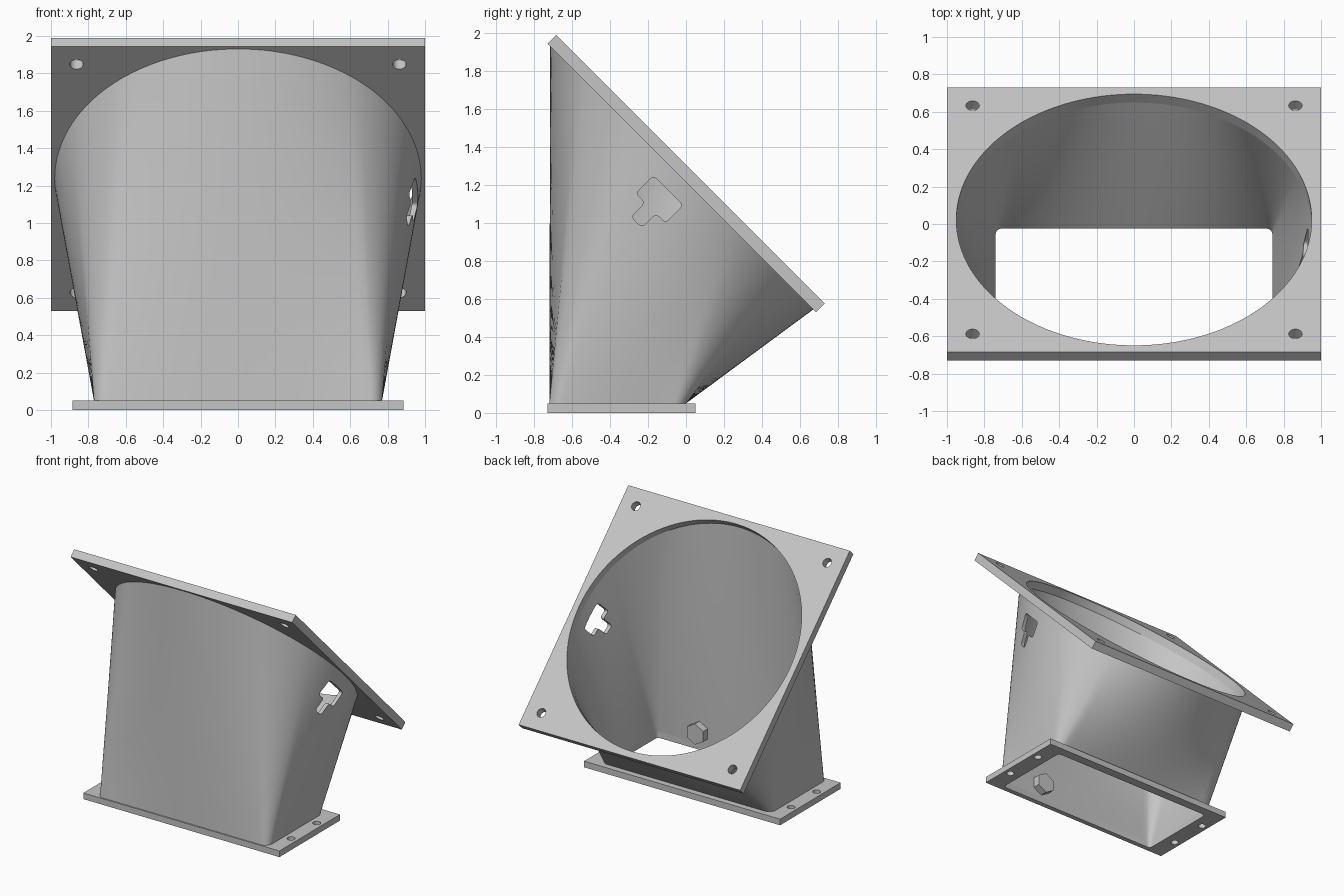
import bpy, bmesh
from math import sin, cos, pi, radians
from mathutils import Matrix, Vector

default = bpy.data.objects.get("Cube")
if default:
    bpy.data.objects.remove(default)

grey = bpy.data.materials.new("plain_grey")
grey.use_nodes = True
grey.diffuse_color = (0.56, 0.56, 0.56, 1)
grey.node_tree.nodes["Principled BSDF"].inputs["Base Color"].default_value = grey.diffuse_color

PLATE_T, BASE_T = 0.064, 0.05
# Frame on the underside of the tilted plate
TILT = Matrix.Translation((0, -0.0225, 1.238)) @ Matrix.Rotation(radians(-45), 4, 'X')
BASE = Matrix.Identity(4)


def finish(name, bm):
    bmesh.ops.recalc_face_normals(bm, faces=bm.faces)
    mesh = bpy.data.meshes.new(name)
    bm.to_mesh(mesh)
    bm.free()
    mesh.materials.append(grey)
    obj = bpy.data.objects.new(name, mesh)
    bpy.context.collection.objects.link(obj)
    return obj


def prism(name, outline, z0, z1, frame=BASE, bevel=0):
    """Extrude a 2D outline from z0 to z1 in a frame, optionally rounding its corners."""
    bm = bmesh.new()
    low, high = [[bm.verts.new((x, y, z)) for x, y in outline] for z in (z0, z1)]
    n = len(outline)
    bm.faces.new(low)
    bm.faces.new(high)
    for i in range(n):
        j = (i + 1) % n
        bm.faces.new((low[i], low[j], high[j], high[i]))
    if bevel:
        edges = [bm.edges.get((a, b)) for a, b in zip(low, high)]
        bmesh.ops.bevel(bm, geom=edges, offset=bevel, segments=5, profile=0.5, affect='EDGES')
    bm.transform(frame)
    return finish(name, bm)


def rect(x, y0, y1):
    return [(-x, y0), (x, y0), (x, y1), (-x, y1)]


def circle(r, n, cx=0, cy=0):
    return [(cx + r * cos(pi / 2 + 2 * pi * i / n), cy + r * sin(pi / 2 + 2 * pi * i / n))
            for i in range(n)]


def cut(obj, cutter):
    mod = obj.modifiers.new("cut", 'BOOLEAN')
    mod.operation, mod.solver, mod.object = 'DIFFERENCE', 'EXACT', cutter
    bpy.context.view_layer.objects.active = obj
    bpy.ops.object.modifier_apply(modifier=mod.name)
    bpy.data.objects.remove(cutter)


def smooth(obj):
    bpy.ops.object.select_all(action='DESELECT')
    obj.select_set(True)
    bpy.context.view_layer.objects.active = obj
    bpy.ops.object.shade_smooth_by_angle(angle=radians(30))


# Duct: rounded rectangle at the base blending into a circle on the tilted plate
START, END = 25, 50          # arc of the circle fed by each rectangle corner


def base_point(deg, hx, hy, yc, r):
    quad = int(deg // 90)
    sx = 1 if quad in (0, 3) else -1
    sy = 1 if quad in (0, 1) else -1
    t = deg % 90 if quad % 2 == 0 else 90 - deg % 90
    if t < START:
        x, y = hx, (hy - r) * t / START
    elif t > END:
        x, y = (hx - r) * (90 - t) / (90 - END), hy
    else:
        a = (t - START) / (END - START) * pi / 2
        x, y = hx - r + r * cos(a), hy - r + r * sin(a)
    return Vector((sx * x, yc + sy * y, BASE_T))


def wall(bm, hx, hy, yc, corner, radius, levels=10, count=144):
    rings = []
    for k in range(levels + 1):
        ring = []
        for i in range(count):
            deg = i * 360 / count
            top = TILT @ Vector((radius * cos(radians(deg)), radius * sin(radians(deg)), 0))
            ring.append(bm.verts.new(base_point(deg, hx, hy, yc, corner).lerp(top, k / levels)))
        rings.append(ring)
    for a, b in zip(rings, rings[1:]):
        bridge(bm, a, b)
    return rings[0], rings[-1]


def bridge(bm, a, b):
    for i in range(len(a)):
        j = (i + 1) % len(a)
        bm.faces.new((a[i], a[j], b[j], b[i]))


bm = bmesh.new()
outer = wall(bm, 0.77, 0.36, -0.36, 0.06, 0.98)
inner = wall(bm, 0.74, 0.3325, -0.3575, 0.03, 0.95)
for a, b in zip(outer, inner):
    bridge(bm, a, b)
duct = finish("duct", bm)

# T-shaped slot through the left wall, turned diagonally
side = Matrix(((0, 0, 1, 0), (1, 0, 0, -0.14), (0, 1, 0, 1.125), (0, 0, 0, 1)))
half = [(0.04, -0.17), (0.04, -0.065), (0.11, -0.065), (0.11, 0.065)]
tee = half + [(-x, y) for x, y in reversed(half)]
cut(duct, prism("slot_cutter", tee, 0.5, 1.2, side @ Matrix.Rotation(radians(-45), 4, 'Z'), 0.022))
smooth(duct)

# Tilted square plate with a round opening and four screw holes
plate = prism("top_plate", rect(1, -1, 1), 0, PLATE_T, TILT)
cut(plate, prism("opening_cutter", circle(0.95, 144), -0.1, 0.2, TILT))
for sx in (-1, 1):
    for sy in (-1, 1):
        cut(plate, prism("hole_cutter", circle(0.036, 24, sx * 0.863, sy * 0.863), -0.1, 0.2, TILT))
smooth(plate)

# Base flange with a rectangular opening and two screw holes at each end
flange = prism("base_flange", rect(0.885, -0.73, 0.05), 0, BASE_T)
cut(flange, prism("opening_cutter", rect(0.74, -0.69, -0.025), -0.1, 0.2, BASE, 0.03))
for sx in (-1, 1):
    for y in (-0.5, -0.17):
        cut(flange, prism("hole_cutter", circle(0.03, 24, sx * 0.83, y), -0.1, 0.2))
smooth(flange)

# Hexagonal boss on the inside of the front wall
prism("hex_boss", circle(0.085, 6, 0.36, 0.15), 0.63, 0.705, Matrix.Rotation(radians(90), 4, 'X'))
